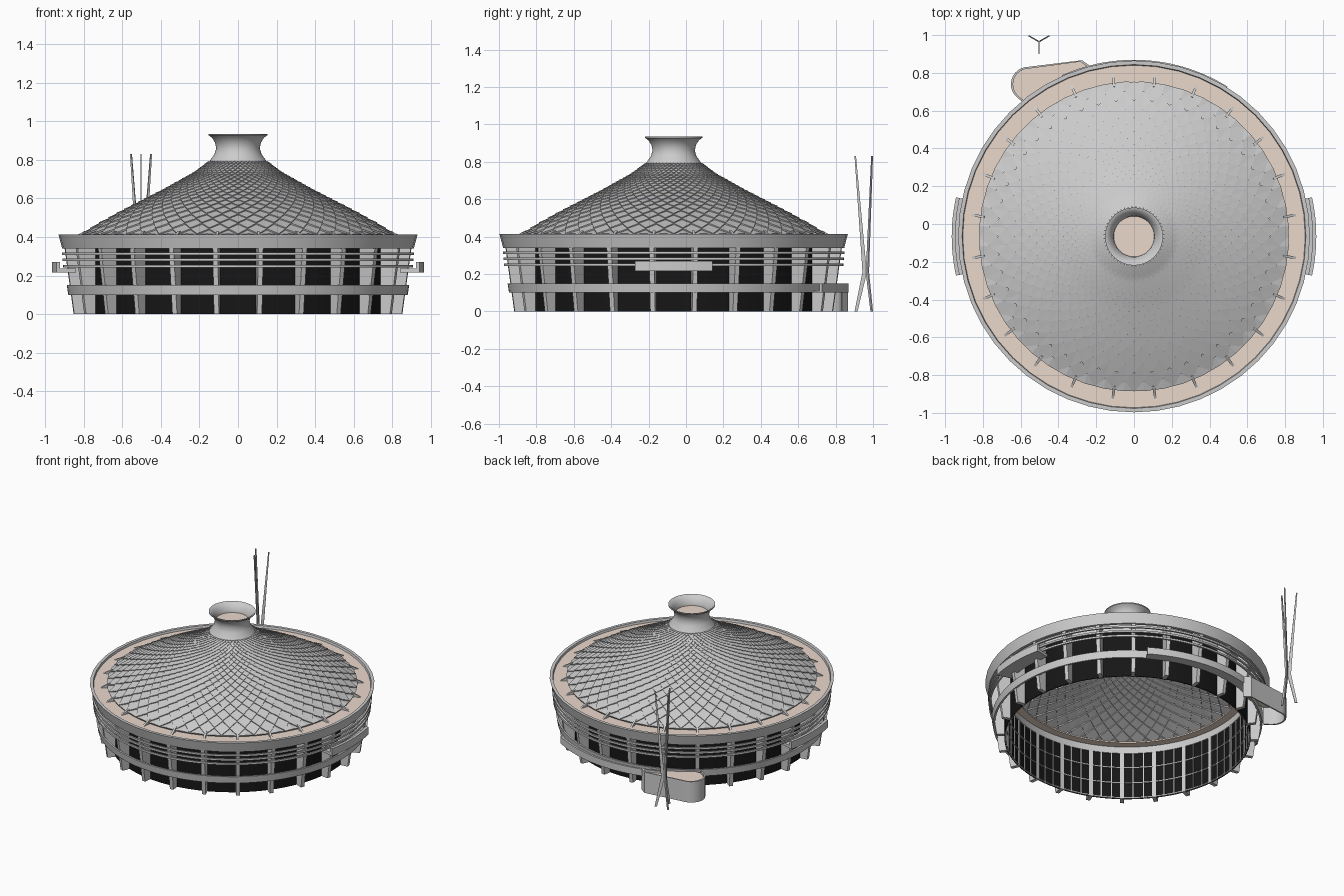
import bpy, bmesh
from math import sin, cos, pi, radians, log

if "Cube" in bpy.data.objects:
    bpy.data.objects.remove(bpy.data.objects["Cube"])

CY = -0.066          # hall axis lies slightly forward of the origin
FINS = 24


def material(name, rgb):
    m = bpy.data.materials.new(name)
    m.diffuse_color = (*rgb, 1)
    m.use_nodes = True
    m.node_tree.nodes["Principled BSDF"].inputs["Base Color"].default_value = m.diffuse_color
    return m


PINK = material("pale_pink", (0.83, 0.69, 0.60))
BLACK = material("dark_glass", (0.008, 0.008, 0.008))


def finish(name, bm, mat=None, smooth=None, fix=True):
    if fix:
        bmesh.ops.recalc_face_normals(bm, faces=bm.faces)
    me = bpy.data.meshes.new(name)
    bm.to_mesh(me)
    bm.free()
    ob = bpy.data.objects.new(name, me)
    bpy.context.collection.objects.link(ob)
    if mat:
        me.materials.append(mat)
    if smooth:
        bpy.ops.object.select_all(action='DESELECT')
        bpy.context.view_layer.objects.active = ob
        ob.select_set(True)
        bpy.ops.object.shade_smooth_by_angle(angle=radians(smooth))
    return ob


def polar(r, a, z):
    return (r * cos(a), CY + r * sin(a), z)


def revolve(name, profile, a0=0, a1=360, n=96, closed=True, mat=None, smooth=30):
    """Sweep an (r, z) profile round the hall axis, fully or through an arc."""
    bm = bmesh.new()
    full = a1 - a0 == 360
    rows = [[bm.verts.new(polar(r, radians(a0 + (a1 - a0) * i / n), z)) for r, z in profile]
            for i in range(n if full else n + 1)]
    k = len(profile)
    for i in range(n):
        A, B = rows[i], rows[(i + 1) % len(rows)]
        for j in range(k if closed else k - 1):
            bm.faces.new((A[j], B[j], B[(j + 1) % k], A[(j + 1) % k]))
    if closed and not full:
        bm.faces.new(rows[0])
        bm.faces.new(rows[-1])
    return finish(name, bm, mat, smooth)


def box_profile(r0, r1, z0, z1):
    return [(r0, z0), (r1, z0), (r1, z1), (r0, z1)]


def blades(name, profile, angles, t, centre=(0, CY), mat=None):
    """Thin upright plates with an (r, z) outline, set radially."""
    bm = bmesh.new()
    for a in angles:
        c, s = cos(a), sin(a)
        sides = [[bm.verts.new((centre[0] + r * c - o * s, centre[1] + r * s + o * c, z))
                  for r, z in profile] for o in (-t / 2, t / 2)]
        bm.faces.new(sides[0])
        bm.faces.new(sides[1][::-1])
        for j in range(len(profile)):
            k = (j + 1) % len(profile)
            bm.faces.new((sides[0][j], sides[0][k], sides[1][k], sides[1][j]))
    return finish(name, bm, mat)


# scaled roof: overlapping diamond shingles along a concave profile
ROOF = [(0.15, 0.79), (0.225, 0.733), (0.38, 0.645), (0.6, 0.53), (0.716, 0.465), (0.815, 0.405)]


def roof_z(r):
    for (ra, za), (rb, zb) in zip(ROOF, ROOF[1:]):
        if r <= rb:
            return za + (zb - za) * (r - ra) / (rb - ra)
    return ROOF[-1][1]


N, ROWS = 48, 26
R_OUT, R_IN = 0.815, 0.15
bm = bmesh.new()


def roof_point(row, half_step, lift):
    t = min(max(row, 0), ROWS) / ROWS
    r = R_OUT * (R_IN / R_OUT) ** t
    h = lift * (0.004 + 0.012 * r)
    return bm.verts.new(polar(r + 0.45 * h, half_step * pi / N, roof_z(r) + 0.9 * h))


for i in range(-1, ROWS):
    for j in range(N):
        s = 2 * j + i % 2
        tip, left, right = roof_point(i, s, 1), roof_point(i + 1, s - 1, .6), roof_point(i + 1, s + 1, .6)
        inner = roof_point(i + 2, s, 0)
        b_tip, b_left, b_right = roof_point(i, s, 0), roof_point(i + 1, s - 1, 0), roof_point(i + 1, s + 1, 0)
        bm.faces.new((tip, right, inner))
        bm.faces.new((tip, inner, left))
        bm.faces.new((b_tip, b_right, right, tip))
        bm.faces.new((b_left, b_tip, tip, left))
finish("shingled_roof", bm, fix=False)

# flared chimney crown and the disc inside it
revolve("roof_crown", [(0.155, 0.78), (0.143, 0.80), (0.122, 0.83), (0.113, 0.86), (0.119, 0.89),
                       (0.135, 0.915), (0.153, 0.928), (0.153, 0.935), (0.143, 0.933), (0.125, 0.915),
                       (0.110, 0.89), (0.105, 0.86), (0.113, 0.83), (0.145, 0.78)], n=64, smooth=50)
revolve("crown_disc", [(0.001, 0.872), (0.11, 0.872), (0.11, 0.866), (0.001, 0.866)], n=48, mat=PINK)

# eaves: roof deck, rim band and gussets
revolve("roof_deck", box_profile(0.74, 0.915, 0.388, 0.398), mat=PINK)
revolve("rim_band", [(0.893, 0.34), (0.912, 0.34), (0.931, 0.413), (0.910, 0.413)], n=48)
angles = [radians(7.5 + 360 / FINS * i) for i in range(FINS)]
blades("roof_gusset", [(0.79, 0.395), (0.87, 0.395), (0.80, 0.432)], angles, 0.014)

# outer wall: glass, mullions, ring beam
revolve("glass_wall", box_profile(0.802, 0.806, 0.0, 0.345), mat=BLACK)
revolve("ring_beam", box_profile(0.795, 0.812, 0.34, 0.39))
blades("wall_mullions", box_profile(0.794, 0.802, 0, 0.345),
       [radians(2.5 + 5 * i) for i in range(72)], 0.007)
for k, z in enumerate((0.003, 0.115, 0.23)):
    revolve(f"wall_transom_{k + 1}", box_profile(0.795, 0.802, z, z + 0.007))

# leaning radial fins
blades("facade_fins", [(0.795, 0), (0.858, 0), (0.912, 0.39), (0.795, 0.39)], angles, 0.026)

# balcony band and rails
revolve("balcony_band", [(0.867, 0.10), (0.880, 0.10), (0.888, 0.15), (0.875, 0.15)])
for k, z in enumerate((0.243, 0.275, 0.307)):
    r = 0.886 + 0.1 * (z - 0.15)
    revolve(f"rail_{k + 1}", box_profile(r, r + 0.012, z, z + 0.013))

# small side balconies, left and right
for side, mid in (("right", 0), ("left", 180)):
    revolve(f"{side}_balcony_wall", box_profile(0.945, 0.965, 0.215, 0.27), mid - 12.4, mid + 12.4, 12)
    revolve(f"{side}_balcony_floor", box_profile(0.86, 0.95, 0.217, 0.237), mid - 12.4, mid + 12.4, 12)

# rear walkway leading to the annex
revolve("rear_walkway_wall", box_profile(0.920, 0.935, 0.10, 0.15), 58, 114, 28)
revolve("rear_walkway_floor", box_profile(0.875, 0.925, 0.10, 0.11), 58, 114, 28)

# annex with rounded end: thin wall and pink deck
corners = [(-0.23, 0.835), (-0.275, 0.867), (-0.56, 0.832)]
arc = [(-0.56 + 0.092 * cos(radians(a)), 0.74 + 0.092 * sin(radians(a))) for a in range(100, 231, 13)]
path = corners + arc + [(-0.575, 0.635)]


def inset(p, d=0.012):
    vx, vy = -0.45 - p[0], 0.72 - p[1]
    length = (vx * vx + vy * vy) ** 0.5
    return (p[0] + vx * d / length, p[1] + vy * d / length)


bm = bmesh.new()
rings = [[bm.verts.new((*q, z)) for q, z in ((p, 0), (p, 0.15), (inset(p), 0.15), (inset(p), 0))] for p in path]
for A, B in zip(rings, rings[1:]):
    for j in range(4):
        k = (j + 1) % 4
        bm.faces.new((A[j], B[j], B[k], A[k]))
bm.faces.new(rings[0])
bm.faces.new(rings[-1])
finish("annex_wall", bm, smooth=30)

bm = bmesh.new()
deck = [inset(p, 0.006) for p in path] + [(-0.42, 0.66), (-0.27, 0.74)]
face = bm.faces.new([bm.verts.new((*p, 0.125)) for p in deck])
top = bmesh.ops.extrude_face_region(bm, geom=[face])["geom"]
bmesh.ops.translate(bm, verts=[v for v in top if isinstance(v, bmesh.types.BMVert)], vec=(0, 0, 0.01))
finish("annex_deck", bm, PINK)

# three-bladed mast behind the annex
blades("mast", [(0.048, 0), (0.064, 0), (0.022, 0.21), (0.024, 0.25), (0.064, 0.83), (0.056, 0.83),
                (0.002, 0.25), (0.002, 0.19)],
       [radians(a) for a in (30, 150, 270)], 0.007, centre=(-0.503, 0.965))
